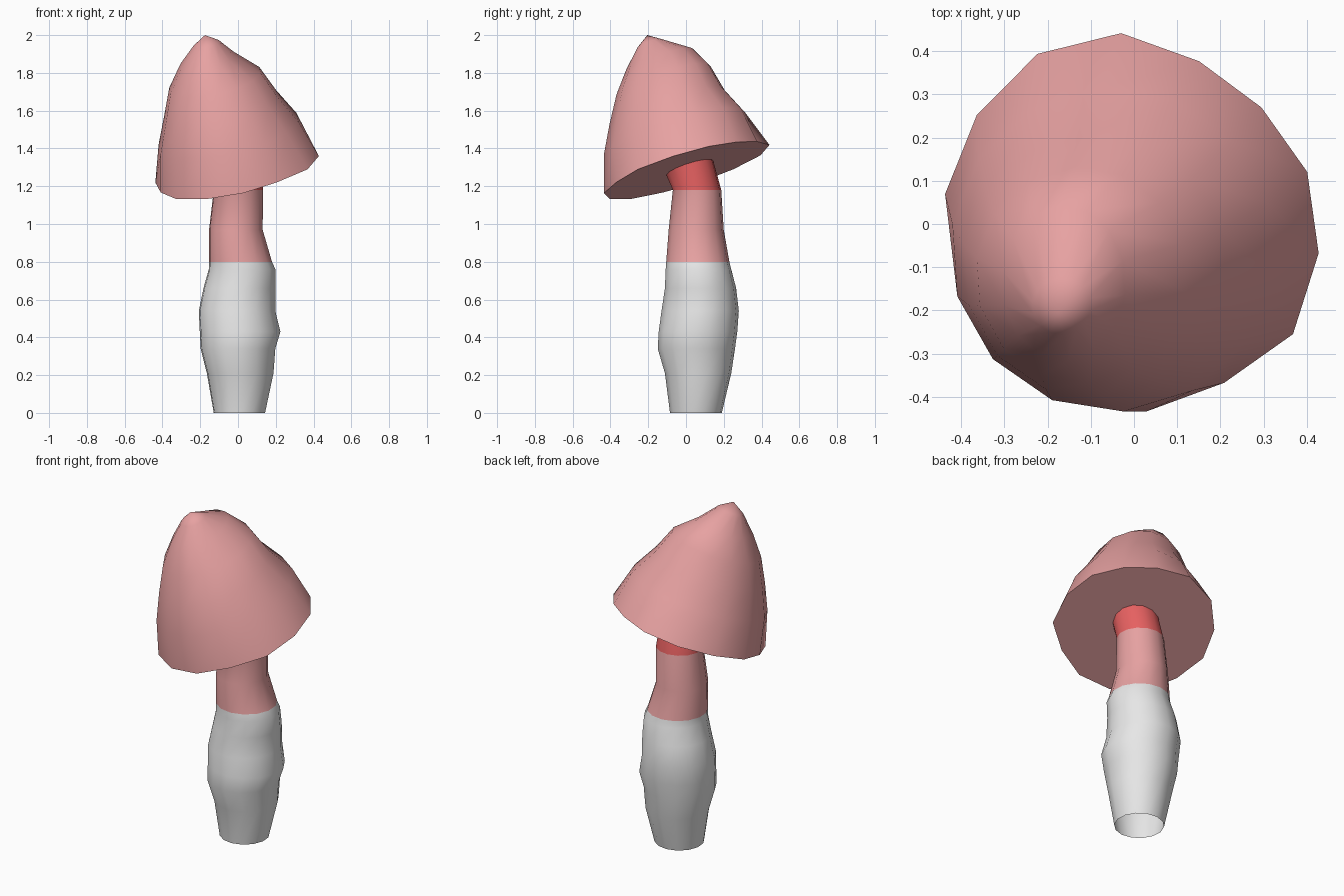
import bpy, bmesh, math
from mathutils import Vector

if "Cube" in bpy.data.objects:
    bpy.data.objects.remove(bpy.data.objects["Cube"], do_unlink=True)

SIDES = 14
START = math.radians(-9)
TILT = (0.21, 0.305)       # slope of the cap rim in x and y
RIM_Z = 1.29


def material(name, color):
    mat = bpy.data.materials.new(name)
    mat.use_nodes = True
    mat.diffuse_color = color
    mat.node_tree.nodes["Principled BSDF"].inputs["Base Color"].default_value = color
    return mat


white = material("white", (0.8, 0.8, 0.8, 1))
pink = material("pink", (0.8, 0.36, 0.36, 1))
red = material("red", (0.8, 0.12, 0.12, 1))


def ring(bm, center, rx, ry, slope=(0, 0), scale=None):
    verts = []
    for i in range(SIDES):
        a = START + math.tau * i / SIDES
        s = scale[i] if scale else 1
        dx, dy = rx * s * math.cos(a), ry * s * math.sin(a)
        verts.append(bm.verts.new(Vector(center) + Vector((dx, dy, slope[0] * dx + slope[1] * dy))))
    return verts


def bridge(bm, low, high):
    return [bm.faces.new((low[i], low[(i + 1) % SIDES], high[(i + 1) % SIDES], high[i]))
            for i in range(SIDES)]


def finish(bm, name, mats):
    mesh = bpy.data.meshes.new(name)
    bm.to_mesh(mesh)
    bm.free()
    for m in mats:
        mesh.materials.append(m)
    obj = bpy.data.objects.new(name, mesh)
    bpy.context.collection.objects.link(obj)
    bpy.ops.object.select_all(action='DESELECT')
    obj.select_set(True)
    bpy.context.view_layer.objects.active = obj
    bpy.ops.object.shade_smooth_by_angle(angle=math.radians(60))
    return obj


# Stem: open tube, each level is (z, x min, x max, y min, y max)
levels = [
    (0.00, -.13, .145, -.085, .19),
    (0.21, -.167, .19, -.112, .24),
    (0.34, -.20, .20, -.15, .26),
    (0.43, -.205, .227, -.145, .272),
    (0.54, -.21, .20, -.13, .28),
    (0.66, -.185, .20, -.112, .266),
    (0.76, -.157, .20, -.108, .24),
    (0.80, -.155, .182, -.105, .23),
    (0.97, -.155, .132, -.092, .20),
    (1.18, -.13, .135, -.07, .187),
]
bm = bmesh.new()
rings = [ring(bm, ((x0 + x1) / 2, (y0 + y1) / 2, z), (x1 - x0) / 2, (y1 - y0) / 2)
         for z, x0, x1, y0, y1 in levels]
# tilted top ring meets the underside of the cap
rings.append(ring(bm, (0, .02, RIM_Z + .02 * TILT[1]), .132, .125, TILT))
for low, high in zip(rings, rings[1:]):
    for f in bridge(bm, low, high):
        z = f.calc_center_median().z
        f.material_index = 0 if z < 0.8 else 1 if z < 1.18 else 2
finish(bm, "stem", [white, pink, red])

# Cap: leaning rings (x, y, z, radius x, radius y) closed by a peak and a flat underside
rim = [.433, .419, .40, .406, .443, .453, .443, .443, .427, .44, .436, .435, .423, .448]
bm = bmesh.new()
rings = [ring(bm, (0, 0, RIM_Z), 1, 1, TILT, rim)]
for x, y, z, rx, ry in [
    (-.05, -.06, 1.48, .375, .375),
    (-.09, -.10, 1.62, .305, .305),
    (-.122, -.118, 1.76, .245, .25),
    (-.163, -.137, 1.87, .143, .18),
    (-.168, -.19, 1.955, .068, .066),
]:
    rings.append(ring(bm, (x, y, z), rx, ry, TILT))
for low, high in zip(rings, rings[1:]):
    bridge(bm, low, high)
peak = bm.verts.new((-.175, -.205, 2.0))
top = rings[-1]
for i in range(SIDES):
    bm.faces.new((top[i], top[(i + 1) % SIDES], peak))
bm.faces.new(rings[0][::-1])
finish(bm, "cap", [pink])
